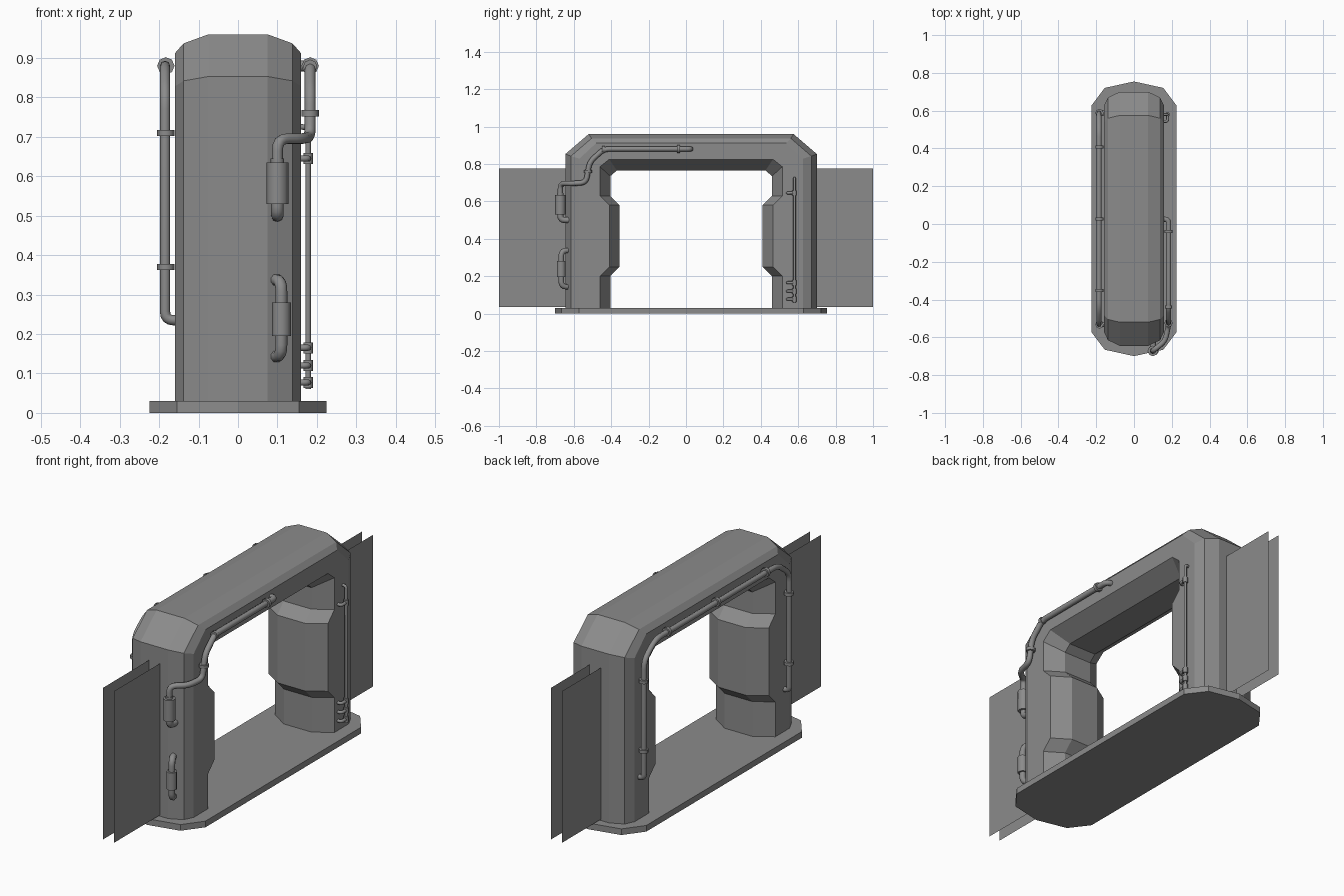
import bpy, bmesh, math
from mathutils import Vector

cube = bpy.data.objects.get("Cube")
if cube:
    bpy.data.objects.remove(cube)

MID = 0.0275          # y of the plane the arch mirrors across

grey = bpy.data.materials.new("plain grey")
grey.use_nodes = True
GREY = (0.26, 0.26, 0.26, 1)
grey.diffuse_color = GREY
grey.node_tree.nodes["Principled BSDF"].inputs["Base Color"].default_value = GREY


def add_mesh(name, verts, faces, fix_normals=True):
    mesh = bpy.data.meshes.new(name)
    mesh.from_pydata(verts, [], faces)
    if fix_normals:
        bm = bmesh.new()
        bm.from_mesh(mesh)
        bmesh.ops.recalc_face_normals(bm, faces=bm.faces)
        bm.to_mesh(mesh)
        bm.free()
    mesh.materials.append(grey)
    obj = bpy.data.objects.new(name, mesh)
    bpy.context.collection.objects.link(obj)
    return obj


def loft(name, rings):
    n = len(rings[0])
    faces = [(k * n + i, k * n + (i + 1) % n, (k + 1) * n + (i + 1) % n, (k + 1) * n + i)
             for k in range(len(rings) - 1) for i in range(n)]
    last = (len(rings) - 1) * n
    faces += [tuple(range(n)), tuple(range(last, last + n))]
    return add_mesh(name, [p for ring in rings for p in ring], faces)


def rounded(points, bend):
    """Replace each inner corner of a path with a short curve."""
    pts = [Vector(p) for p in points]
    out = [pts[0]]
    for a, b, c in zip(pts, pts[1:], pts[2:]):
        r = min(bend, (a - b).length * 0.48, (c - b).length * 0.48)
        p, q = b + (a - b).normalized() * r, b + (c - b).normalized() * r
        for i in range(5):
            t = i / 4
            out.append(p * (1 - t) ** 2 + b * 2 * t * (1 - t) + q * t * t)
    return out + [pts[-1]]


def tube(name, points, radius, bend=0.03):
    path = rounded(points, bend)
    curve = bpy.data.curves.new(name, "CURVE")
    curve.dimensions = "3D"
    curve.bevel_depth = radius
    curve.bevel_resolution = 2
    curve.use_fill_caps = True
    spline = curve.splines.new("POLY")
    spline.points.add(len(path) - 1)
    for sp, p in zip(spline.points, path):
        sp.co = (*p, 1)
    curve.materials.append(grey)
    obj = bpy.data.objects.new(name, curve)
    bpy.context.collection.objects.link(obj)
    bpy.ops.object.select_all(action="DESELECT")
    obj.select_set(True)
    bpy.context.view_layer.objects.active = obj
    bpy.ops.object.convert(target="MESH")
    bpy.ops.object.shade_smooth_by_angle(angle=math.radians(50))
    return obj


def clamp(name, centre, axis, radius=0.022, half=0.008):
    c, d = Vector(centre), Vector(axis) * half
    return tube(name, [c - d, c + d], radius)


# Base plate
half = [(0, 0.727), (0.155, 0.693), (0.225, 0.6)]
outline = half + [(x, -y) for x, y in half[::-1]]
outline += [(-x, y) for x, y in outline[::-1] if x > 0]
loft("base_plate", [[(x, y + MID, z) for x, y in outline] for z in (0, 0.03)])

# Arch: five long edges from outer face to inner face, lofted over the opening
EDGE_X = (0.075, 0.138, 0.16, 0.16, 0.075)
FOOT_Y = (-0.645, -0.615, -0.57, -0.46, -0.405)


def section(z, pad=0.0):
    return [(y + (pad if i > 2 else 0), z) for i, y in enumerate(FOOT_Y)]


lower_bend = list(zip(FOOT_Y, (0.853, 0.842, 0.828, 0.785, 0.735)))
upper_bend = [(-0.52, 0.96), (-0.505, 0.937), (-0.48, 0.912), (-0.41, 0.825), (-0.37, 0.765)]
sections = [section(0.005), section(0.2), section(0.25, 0.05), section(0.58, 0.05),
            section(0.63), lower_bend, upper_bend]
sections += [[(2 * MID - y, z) for y, z in s] for s in sections[::-1]]
loft("arch", [[(x, y, z) for x, (y, z) in zip(EDGE_X, s)] +
              [(-x, y, z) for x, (y, z) in reversed(list(zip(EDGE_X, s)))]
              for s in sections])

# Paired thin barrier sheets at both ends
for end, (y0, y1) in {"front": (-1, -0.62), "back": (0.675, 1)}.items():
    for side, x in (("left", 0.03), ("right", -0.03)):
        ring = [(x, y0, 0.035), (x, y1, 0.035), (x, y1, 0.775), (x, y0, 0.775)]
        add_mesh(f"{end}_{side}_barrier", ring if x > 0 else ring[::-1], [(0, 1, 2, 3)], False)

# Left pipe running along the beam and down to the upper canister
X = 0.183
tube("left_pipe", [(0.14, 0.025, 0.88), (X, 0.025, 0.88), (X, -0.44, 0.88), (X, -0.515, 0.81),
                   (X, -0.535, 0.7), (0.165, -0.62, 0.695), (0.1, -0.672, 0.695),
                   (0.1, -0.672, 0.6)], 0.014)
clamp("left_pipe_clamp_beam", (X, -0.04, 0.88), (0, 1, 0))
clamp("left_pipe_clamp_bend", (X, -0.44, 0.878), (0, 1, 0), 0.018)
clamp("left_pipe_clamp_post", (X, -0.524, 0.76), (0, 0, 1))

# Upper and lower canisters with elbows into the front post
tube("upper_canister", [(0.1, -0.672, 0.53), (0.1, -0.672, 0.635)], 0.028)
tube("upper_canister_collar", [(0.1, -0.672, 0.635), (0.1, -0.672, 0.645)], 0.017)
tube("upper_canister_elbow", [(0.1, -0.672, 0.55), (0.1, -0.672, 0.5), (0.1, -0.61, 0.5)], 0.016)
tube("lower_canister", [(0.11, -0.667, 0.195), (0.11, -0.667, 0.28)], 0.024)
for name, z0, z1 in (("top", 0.27, 0.337), ("bottom", 0.205, 0.143)):
    tube(f"lower_canister_{name}_elbow",
         [(0.11, -0.667, z0), (0.11, -0.667, z1), (0.085, -0.61, z1)], 0.015)

# Right pipe: an upside-down U along the beam and both posts
half_path = [(-0.14, 0.56, 0.235), (-0.185, 0.56, 0.235), (-0.185, 0.56, 0.81), (-0.185, 0.47, 0.88)]
path = [(x, MID - y, z) for x, y, z in half_path]
path += [(x, MID + y, z) for x, y, z in half_path[::-1]]
tube("right_pipe", path, 0.013, 0.04)
for i, y in enumerate((-0.38, 0, 0.38)):
    clamp(f"right_beam_clamp_{i}", (-0.183, MID + y, 0.88), (0, 1, 0))
for side, s in (("front", -1), ("back", 1)):
    for z in (0.37, 0.71):
        clamp(f"right_{side}_clamp", (-0.183, MID + s * 0.56, z), (0, 0, 1))

# Thin conduit on the back post with a top bracket and a foot manifold
C = 0.178
tube("conduit", [(0.15, 0.58, 0.725), (C, 0.58, 0.725), (C, 0.58, 0.06)], 0.007, 0.02)
prongs = [("bracket", 0.645)] + [("foot_prong", z) for z in (0.165, 0.12, 0.077)]
for name, z in prongs:
    tube(f"conduit_{name}", [(0.14, 0.543, z), (C, 0.543, z), (C, 0.585, z)], 0.008, 0.012)
    clamp(f"conduit_{name}_sleeve", (C, 0.58, z), (0, 0, 1), 0.012, 0.014)
